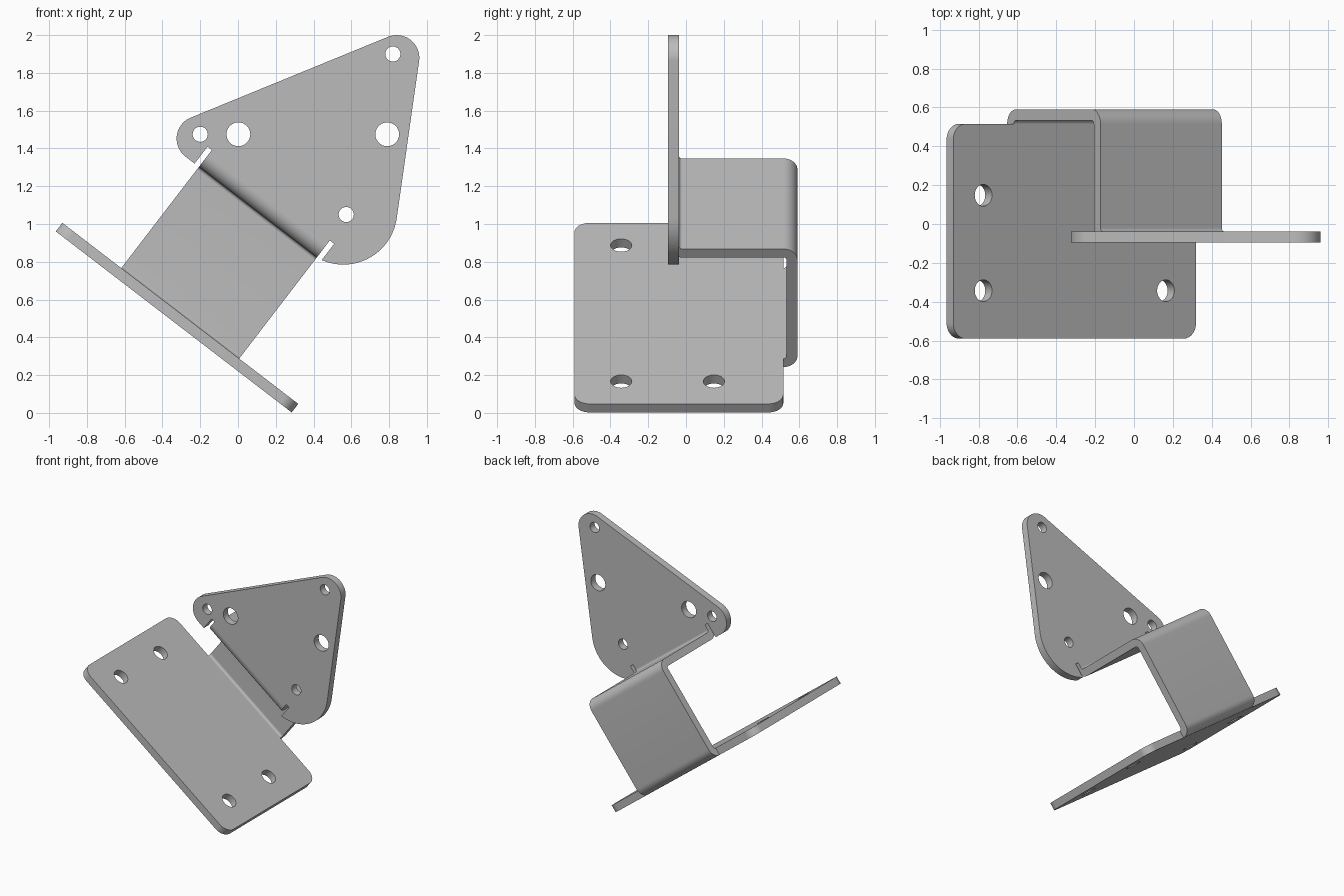
import bpy, bmesh, math
from mathutils import Vector, Matrix
from mathutils.geometry import convex_hull_2d

if "Cube" in bpy.data.objects:
    bpy.data.objects.remove(bpy.data.objects["Cube"])

# Bracket axes: ALONG the bend lines, UP away from the base, BACK in depth
TILT = math.radians(37.5)
C, S = math.cos(TILT), math.sin(TILT)
ALONG, UP, BACK = Vector((C, 0, -S)), Vector((S, 0, C)), Vector((0, 1, 0))
THICK, R_OUT = 0.057, 0.075
R_IN = R_OUT - THICK

steel = bpy.data.materials.new("grey steel")
steel.use_nodes = True
steel.diffuse_color = (0.5, 0.5, 0.5, 1)
steel.node_tree.nodes["Principled BSDF"].inputs["Base Color"].default_value = (0.5, 0.5, 0.5, 1)


def tilted(x, z):
    """Front coordinates to (along, up)."""
    return x * C - z * S, x * S + z * C


def arc(cx, cy, r, a0, a1, steps=10):
    return [(cx + r * math.cos(math.radians(a0 + (a1 - a0) * i / steps)),
             cy + r * math.sin(math.radians(a0 + (a1 - a0) * i / steps)))
            for i in range(steps + 1)]


def circle(cx, cy, r, steps=40):
    return arc(cx, cy, r, 0, 360, steps)[:-1]


def panel(name, loops, depth, ax, ay, origin):
    """Extrude an outline with holes; the depth is centred on the origin plane."""
    curve = bpy.data.curves.new(name, 'CURVE')
    curve.dimensions, curve.fill_mode, curve.extrude = '2D', 'BOTH', depth / 2
    for loop in loops:
        spline = curve.splines.new('POLY')
        spline.points.add(len(loop) - 1)
        for point, (x, y) in zip(spline.points, loop):
            point.co = (x, y, 0, 1)
        spline.use_cyclic_u = True
    helper = bpy.data.objects.new(name + "_outline", curve)
    bpy.context.collection.objects.link(helper)
    bpy.context.view_layer.update()
    evaluated = helper.evaluated_get(bpy.context.evaluated_depsgraph_get())
    mesh = bpy.data.meshes.new_from_object(evaluated)
    bpy.data.objects.remove(helper)

    mesh.transform(Matrix.Translation(origin) @ Matrix((ax, ay, ax.cross(ay))).transposed().to_4x4())
    bm = bmesh.new()
    bm.from_mesh(mesh)
    bmesh.ops.remove_doubles(bm, verts=bm.verts, dist=0.0001)
    bmesh.ops.recalc_face_normals(bm, faces=bm.faces)
    bm.to_mesh(mesh)
    bm.free()
    mesh.materials.clear()
    mesh.materials.append(steel)
    obj = bpy.data.objects.new(name, mesh)
    bpy.context.collection.objects.link(obj)
    bpy.ops.object.select_all(action='DESELECT')
    obj.select_set(True)
    bpy.context.view_layer.objects.active = obj
    bpy.ops.object.shade_smooth_by_angle(angle=math.radians(30))
    return obj


# Main levels
LEFT, RIGHT = -0.957, -0.17          # ends of the folded strip
BASE = 0.175                         # underside of the base
FLANGE = 0.907                       # underside of the upper flange
FRONT, REAR = -0.095, 0.59           # outer faces of face plate and web

# Base plate with rounded corners and four holes
x0, x1, y0, y1, r = -1.35, 0.224, -0.59, REAR - R_OUT, 0.08
outline = (arc(x1 - r, y1 - r, r, 0, 90) + arc(x0 + r, y1 - r, r, 90, 180)
           + arc(x0 + r, y0 + r, r, 180, 270) + arc(x1 - r, y0 + r, r, 270, 360))
holes = [circle(x, y, 0.056) for x in (-1.155, 0.028) for y in (-0.343, 0.148)]
panel("base_plate", [outline] + holes, THICK, ALONG, BACK, UP * (BASE + THICK / 2))

# Folded strip: base bend, web, upper bend, flange, front bend
low, high, rear = BASE + R_OUT, FLANGE + THICK - R_OUT, REAR - R_OUT
fold_y, fold_z = FRONT + R_OUT, FLANGE + R_OUT
outside = (arc(rear, low, R_OUT, -90, 0) + arc(rear, high, R_OUT, 0, 90)
           + arc(fold_y, fold_z, R_IN, 270, 180))
inside = (arc(fold_y, fold_z, R_OUT, 180, 270) + arc(rear, high, R_IN, 90, 0)
          + arc(rear, low, R_IN, 0, -90))
panel("folded_strip", [outside + inside], RIGHT - LEFT, BACK, UP, ALONG * (LEFT + RIGHT) / 2)

# Face plate: three rounded corners, with relief slits beside the fold
lobes = [(0.84, 1.88, 0.12), (-0.205, 1.452, 0.12), (0.558, 1.07, 0.285)]
cloud = [p for x, z, r in lobes for p in circle(*tilted(x, z), r, 96)]
hull = [cloud[i] for i in convex_hull_2d(cloud)]
SLIT, SLIT_TOP = 0.029, 1.02
middle = (LEFT + RIGHT) / 2
hull = [p for p in hull if not (LEFT - SLIT < p[0] < RIGHT + SLIT and p[1] < 1.1)]
hull.sort(key=lambda p: (math.atan2(p[1] - 1.3, p[0] - middle) + math.pi / 2) % math.tau)
notch = [(LEFT - SLIT, FLANGE), (LEFT - SLIT, SLIT_TOP), (LEFT, SLIT_TOP), (LEFT, fold_z),
         (RIGHT, fold_z), (RIGHT, SLIT_TOP), (RIGHT + SLIT, SLIT_TOP), (RIGHT + SLIT, FLANGE + 0.005)]
small = [(-0.2, 1.475), (0.82, 1.9), (0.573, 1.05)]
large = [(0.002, 1.475), (0.79, 1.475)]
holes = [circle(*tilted(*p), 0.04) for p in small] + [circle(*tilted(*p), 0.063) for p in large]
panel("face_plate", [hull + notch] + holes, THICK, ALONG, UP, BACK * (FRONT + THICK / 2))
